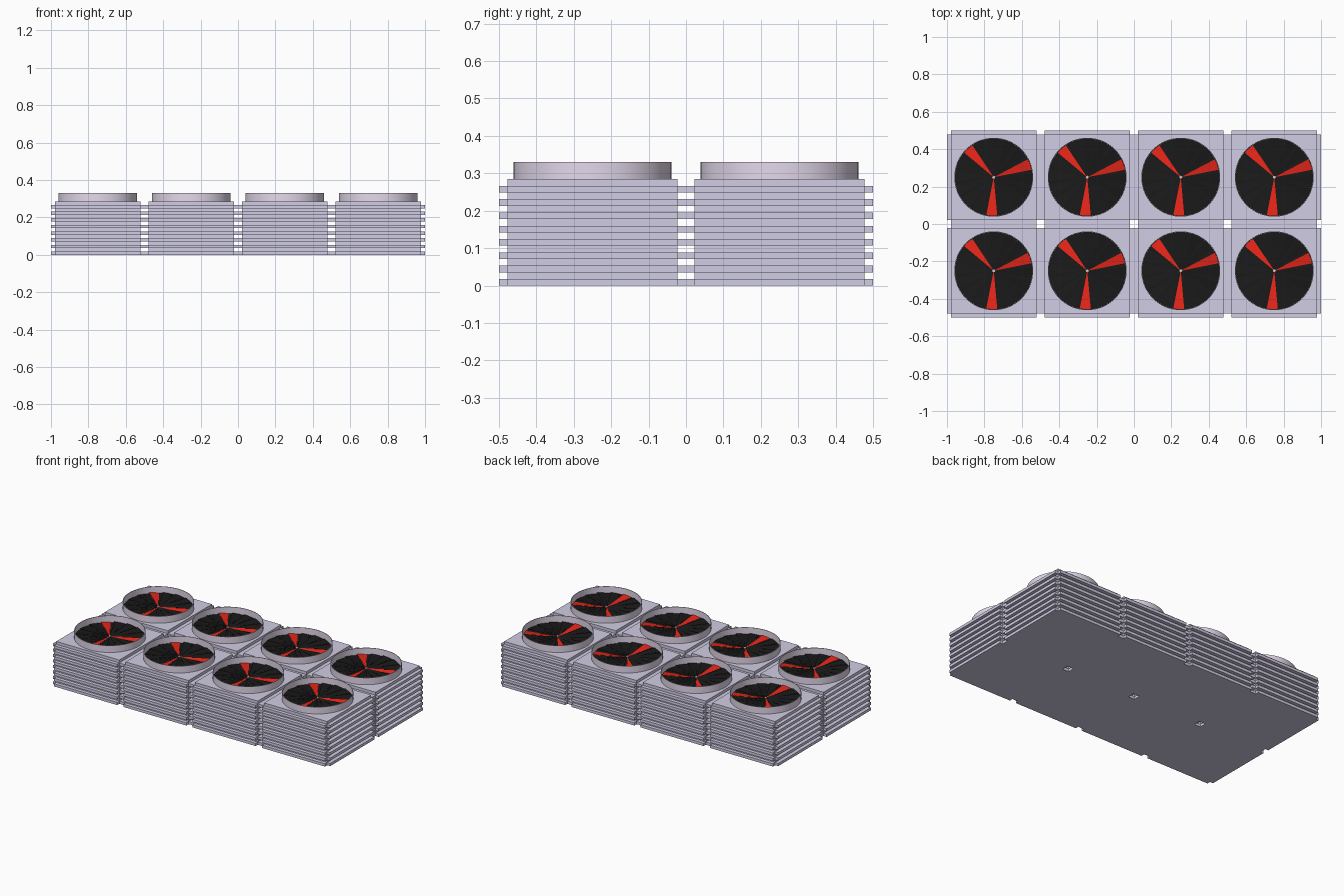
import bpy, bmesh
from math import cos, sin, radians, tau

if "Cube" in bpy.data.objects:
    bpy.data.objects.remove(bpy.data.objects["Cube"])

CORE, FIN = 0.2275, 0.25          # half widths of core and fins
TOP, RIM = 0.285, 0.33            # casing top and shroud top
FINS, PITCH, THICK = 8, 0.0355, 0.0178


def material(name, rgb):
    m = bpy.data.materials.new(name)
    m.diffuse_color = (*rgb, 1)
    m.use_nodes = True
    m.node_tree.nodes["Principled BSDF"].inputs["Base Color"].default_value = m.diffuse_color
    return m


casing_mat = material("casing_lilac", (0.64, 0.61, 0.78))
shroud_mat = material("shroud_pink", (0.78, 0.70, 0.84))
black = material("fan_black", (0.01, 0.01, 0.01))
red = material("fan_red", (0.85, 0.02, 0.01))
grey = material("hub_grey", (0.6, 0.6, 0.6))


def prism(bm, outline, z0, z1, mat=0):
    """Extrude a flat outline between two heights."""
    lo = [bm.verts.new((x, y, z0)) for x, y in outline]
    hi = [bm.verts.new((x, y, z1)) for x, y in outline]
    faces = [bm.faces.new(lo[::-1]), bm.faces.new(hi)]
    n = len(outline)
    for i in range(n):
        j = (i + 1) % n
        faces.append(bm.faces.new((lo[i], lo[j], hi[j], hi[i])))
    for f in faces:
        f.material_index = mat


def circle(r, n):
    return [(r * cos(tau * i / n), r * sin(tau * i / n)) for i in range(n)]


def finish(bm, name, mats):
    bmesh.ops.recalc_face_normals(bm, faces=bm.faces)
    me = bpy.data.meshes.new(name)
    bm.to_mesh(me)
    bm.free()
    for m in mats:
        me.materials.append(m)
    return me


# Casing: square core with cross-shaped fins
bm = bmesh.new()
c, f = CORE, FIN
prism(bm, [(-c, -c), (c, -c), (c, c), (-c, c)], 0, TOP)
cross = [(-c, -f), (c, -f), (c, -c), (f, -c), (f, c), (c, c),
         (c, f), (-c, f), (-c, c), (-f, c), (-f, -c), (-c, -c)]
for k in range(FINS):
    prism(bm, cross, k * PITCH, k * PITCH + THICK)
casing = finish(bm, "casing", [casing_mat])

# Shroud: thin open ring
bm = bmesh.new()
N = 64
rings = [[bm.verts.new((x, y, z)) for x, y in circle(r, N)]
         for r, z in ((0.211, TOP), (0.211, RIM), (0.208, RIM), (0.208, TOP))]
for a in range(4):
    p, q = rings[a], rings[(a + 1) % 4]
    for i in range(N):
        j = (i + 1) % N
        bm.faces.new((p[i], p[j], q[j], q[i]))
for face in bm.faces:
    face.smooth = abs(face.calc_center_median().z - (TOP + RIM) / 2) < 0.01
for e in bm.edges:                # keep the rim edges crisp
    e.smooth = abs(e.verts[0].co.z - e.verts[1].co.z) > 0.01
shroud = finish(bm, "fan_shroud", [shroud_mat])

# Fan: dark backing disc, sixteen pitched blades (three red), small hub
bm = bmesh.new()
prism(bm, circle(0.2075, N), TOP - 0.002, TOP + 0.002, 0)
for k in range(16):
    a0 = radians(11.25 + 22.5 * k)
    a1 = a0 + radians(16.5)
    low, high, thick = TOP + 0.003, TOP + 0.008, 0.0008
    pts = [(0.006, a0, low), (0.205, a0, low), (0.205, (a0 + a1) / 2, (low + high) / 2),
           (0.205, a1, high), (0.006, a1, high)]
    bot = [bm.verts.new((r * cos(a), r * sin(a), z)) for r, a, z in pts]
    top = [bm.verts.new((v.co.x, v.co.y, v.co.z + thick)) for v in bot]
    blade = [bm.faces.new(bot[::-1]), bm.faces.new(top)]
    for i in range(5):
        j = (i + 1) % 5
        blade.append(bm.faces.new((bot[i], bot[j], top[j], top[i])))
    for face in blade:
        face.material_index = 1 if k in (0, 5, 11) else 0
prism(bm, circle(0.008, 12), TOP, TOP + 0.011, 2)
fan = finish(bm, "fan", [black, red, grey])

# Eight identical units in a 4 x 2 grid
for row in range(2):
    for col in range(4):
        for me in (casing, shroud, fan):
            ob = bpy.data.objects.new(f"{me.name}_{row + 1}_{col + 1}", me)
            ob.location = (-0.75 + 0.5 * col, -0.25 + 0.5 * row, 0)
            bpy.context.collection.objects.link(ob)
